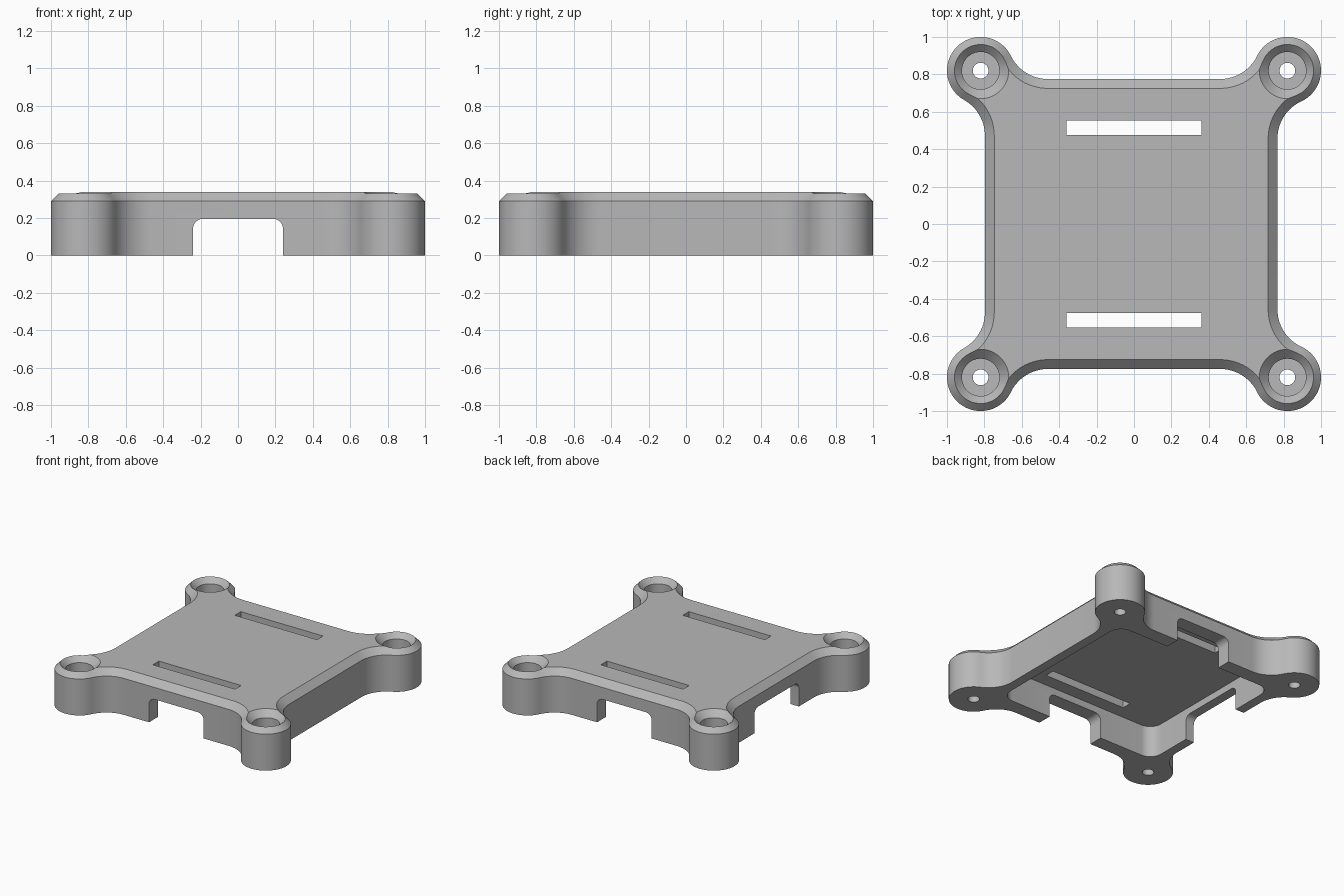
import bpy, bmesh
from math import pi, sin, cos, atan2, sqrt, tau

cube = bpy.data.objects.get("Cube")
if cube:
    bpy.data.objects.remove(cube, do_unlink=True)

# Plain grey plastic
grey = bpy.data.materials.new("grey plastic")
grey.use_nodes = True
colour = (0.48, 0.48, 0.48, 1)
grey.diffuse_color = colour
grey.node_tree.nodes["Principled BSDF"].inputs["Base Color"].default_value = colour

BOSS = 0.82       # distance of screw bosses from the centre lines
BOSS_R = 0.18
FILLET = 0.22
LEFT, RIGHT, DEPTH = 0.767, 0.797, 0.775   # body sides (+x, -x, +-y)
TOP, BEVEL = 0.34, 0.05


def arc(cx, cy, r, a0, a1, n):
    return [(cx + r * cos(a0 + (a1 - a0) * i / n),
             cy + r * sin(a0 + (a1 - a0) * i / n)) for i in range(n + 1)]


def loft(name, rings):
    """Closed solid through a stack of matching 3D rings."""
    bm = bmesh.new()
    loops = [[bm.verts.new(p) for p in ring] for ring in rings]
    n = len(loops[0])
    for a, b in zip(loops, loops[1:]):
        for i in range(n):
            j = (i + 1) % n
            bm.faces.new((a[i], a[j], b[j], b[i]))
    bm.faces.new(loops[0][::-1])
    bm.faces.new(loops[-1])
    bmesh.ops.recalc_face_normals(bm, faces=bm.faces)
    mesh = bpy.data.meshes.new(name)
    bm.to_mesh(mesh)
    bm.free()
    mesh.materials.append(grey)
    obj = bpy.data.objects.new(name, mesh)
    bpy.context.collection.objects.link(obj)
    return obj


def prism(name, pts, lo, hi, axis="z"):
    place = {"x": lambda a, b, h: (h, a, b),
             "y": lambda a, b, h: (a, h, b),
             "z": lambda a, b, h: (a, b, h)}[axis]
    return loft(name, [[place(a, b, h) for a, b in pts] for h in (lo, hi)])


def rounded_rect(x0, x1, y0, y1, r=0):
    if not r:
        return [(x0, y0), (x1, y0), (x1, y1), (x0, y1)]
    pts = []
    centres = [(x1 - r, y1 - r), (x0 + r, y1 - r), (x0 + r, y0 + r), (x1 - r, y0 + r)]
    for k, (cx, cy) in enumerate(centres):
        pts += arc(cx, cy, r, k * pi / 2, (k + 1) * pi / 2, 8)
    return pts


def corner(side_x, side_y, inset):
    """Fillet, boss arc, fillet for the +x +y corner."""
    reach = BOSS_R + FILLET
    off_x = FILLET - (BOSS - side_x)
    off_y = FILLET - (BOSS - side_y)
    f1 = (BOSS + off_x, BOSS - sqrt(reach ** 2 - off_x ** 2))
    f2 = (BOSS - sqrt(reach ** 2 - off_y ** 2), BOSS + off_y)
    a1 = atan2(f1[1] - BOSS, f1[0] - BOSS)
    a2 = atan2(f2[1] - BOSS, f2[0] - BOSS)
    pts = arc(*f1, FILLET + inset, pi, a1 + pi, 12)
    pts += arc(BOSS, BOSS, BOSS_R - inset, a1, a2, 40)[1:]
    pts += arc(*f2, FILLET + inset, a2 - pi, -pi / 2, 12)[1:]
    return pts


def outline(inset):
    pts = []
    for sx, sy in ((1, 1), (-1, 1), (-1, -1), (1, -1)):
        part = [(x * sx, y * sy)
                for x, y in corner(LEFT if sx > 0 else RIGHT, DEPTH, inset)]
        pts += part if sx * sy > 0 else part[::-1]
    return pts


# Body with chamfered top edge
body = loft("cover_body", [[(x, y, z) for x, y in outline(inset)]
                           for z, inset in ((0, 0), (TOP - BEVEL, 0), (TOP, BEVEL))])

# Hollow underside, cable openings on front, back and right
cutters = [
    prism("cavity", rounded_rect(-0.722, 0.692, -0.66, 0.66, 0.1), -0.1, 0.25),
    prism("front_back_opening", rounded_rect(-0.24, 0.24, -0.3, 0.195, 0.05), -1.2, 1.2, "y"),
    prism("right_opening", rounded_rect(-0.28, 0.28, -0.3, 0.195, 0.05), -1.2, -0.5, "x"),
]

# Strap slots
for y in (-0.515, 0.515):
    cutters.append(prism("strap_slot", rounded_rect(-0.362, 0.362, y - 0.038, y + 0.038), 0.1, 0.5))

# Countersunk screw holes in the bosses
steps = ((0.042, -0.1), (0.042, 0.17), (0.1, 0.17), (0.1, 0.29), (0.2, 0.39))
for sx in (-1, 1):
    for sy in (-1, 1):
        cutters.append(loft("screw_hole", [
            [(sx * BOSS + r * cos(tau * i / 48), sy * BOSS + r * sin(tau * i / 48), z)
             for i in range(48)] for r, z in steps]))

for cutter in cutters:
    cutter.hide_render = True
    mod = body.modifiers.new(cutter.name, "BOOLEAN")
    mod.operation = "DIFFERENCE"
    mod.solver = "EXACT"
    mod.object = cutter

# Bake the cuts and drop the cutters
graph = bpy.context.evaluated_depsgraph_get()
graph.update()
baked = bpy.data.meshes.new_from_object(body.evaluated_get(graph))
body.modifiers.clear()
body.data = baked
for cutter in cutters:
    bpy.data.objects.remove(cutter, do_unlink=True)
baked.materials.clear()
baked.materials.append(grey)
for poly in baked.polygons:
    poly.material_index = 0

# Smooth rounded walls, keep sharp edges
bpy.ops.object.select_all(action="DESELECT")
body.select_set(True)
bpy.context.view_layer.objects.active = body
bpy.ops.object.shade_smooth_by_angle(angle=pi / 6)
